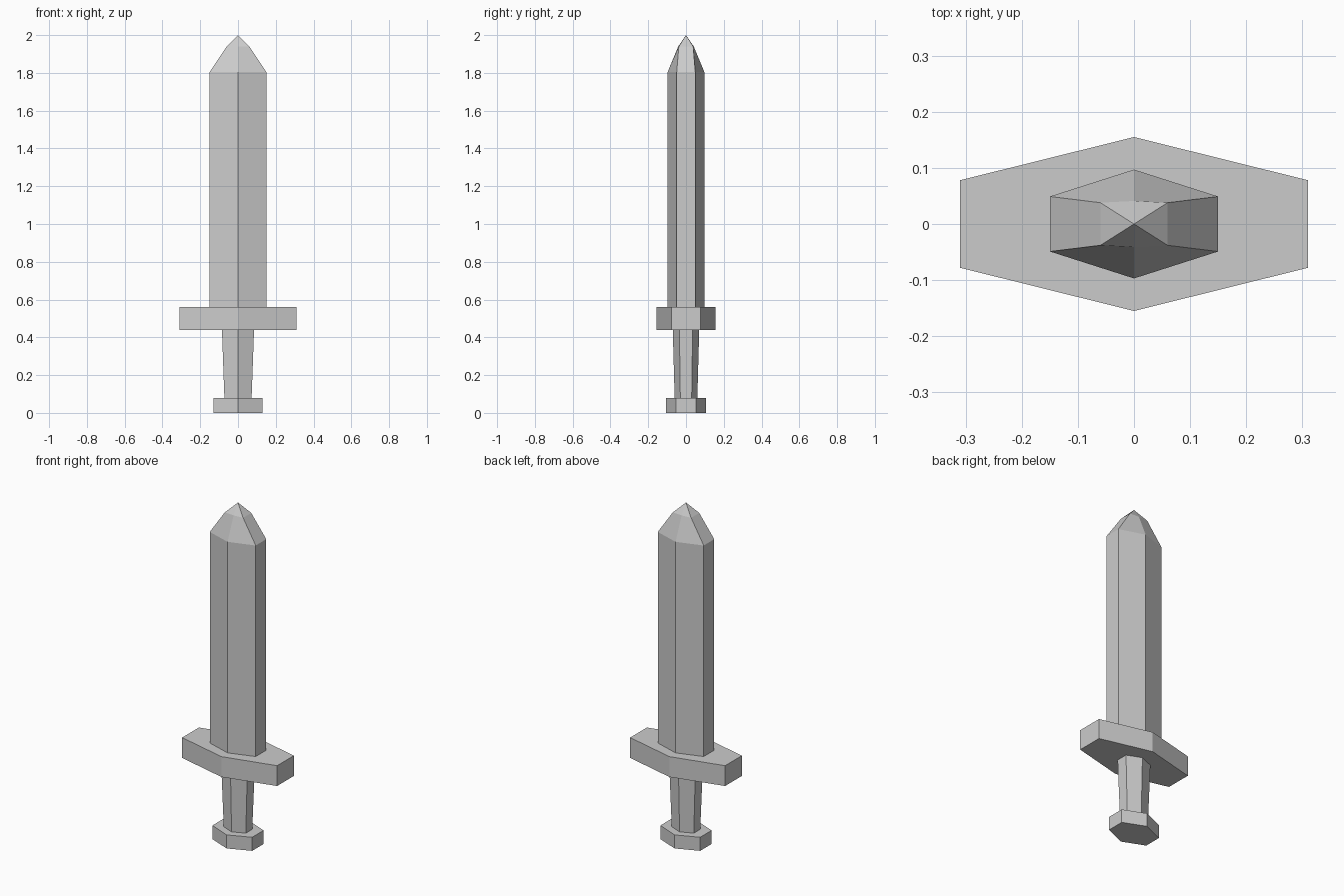
import bpy
import bmesh

if "Cube" in bpy.data.objects:
    bpy.data.objects.remove(bpy.data.objects["Cube"])


def hex_loft(name, sections, apex=None):
    """Loft hexagonal sections (z, half_width, half_depth, side_half_depth)."""
    bm = bmesh.new()
    rings = []
    for z, a, b, c in sections:
        pts = [(0, -b), (a, -c), (a, c), (0, b), (-a, c), (-a, -c)]
        rings.append([bm.verts.new((x, y, z)) for x, y in pts])
    bm.faces.new(rings[0][::-1])
    for lo, hi in zip(rings, rings[1:]):
        for i in range(6):
            j = (i + 1) % 6
            bm.faces.new((lo[i], lo[j], hi[j], hi[i]))
    top = rings[-1]
    if apex is None:
        bm.faces.new(top)
    else:
        tip = bm.verts.new((0, 0, apex))
        for i in range(6):
            bm.faces.new((top[i], top[(i + 1) % 6], tip))
    bmesh.ops.recalc_face_normals(bm, faces=bm.faces)
    mesh = bpy.data.meshes.new(name)
    bm.to_mesh(mesh)
    bm.free()
    obj = bpy.data.objects.new(name, mesh)
    bpy.context.collection.objects.link(obj)
    return obj


# Pommel at the base
hex_loft("pommel", [(0, 0.13, 0.107, 0.053), (0.08, 0.13, 0.107, 0.053)])

# Grip, flaring towards the guard
hex_loft("grip", [(0.08, 0.072, 0.06, 0.03), (0.44, 0.085, 0.07, 0.035)])

# Cross guard
hex_loft("guard", [(0.44, 0.31, 0.155, 0.078), (0.56, 0.31, 0.155, 0.078)])

# Blade with a two-step faceted point
hex_loft("blade", [(0.56, 0.15, 0.097, 0.049),
                   (1.805, 0.15, 0.097, 0.049),
                   (1.94, 0.06, 0.041, 0.038)], apex=2.0)
